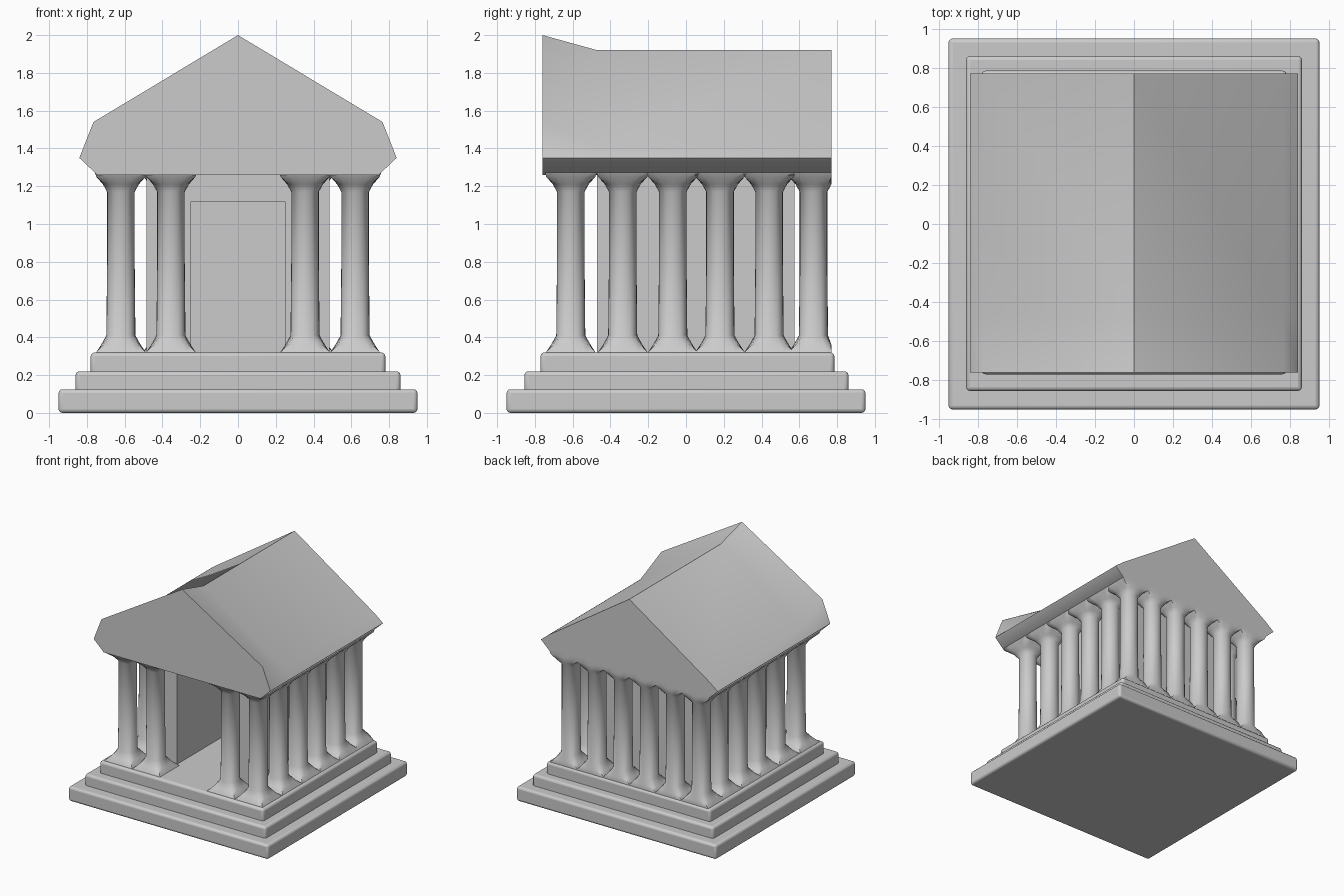
import bpy, bmesh, math

if "Cube" in bpy.data.objects:
    bpy.data.objects.remove(bpy.data.objects["Cube"])


def add_object(name, bm):
    bmesh.ops.recalc_face_normals(bm, faces=bm.faces)
    mesh = bpy.data.meshes.new(name)
    bm.to_mesh(mesh)
    bm.free()
    obj = bpy.data.objects.new(name, mesh)
    bpy.context.collection.objects.link(obj)
    return obj


def loft(name, rings):
    """Skin closed rings of equal length and cap both ends."""
    bm = bmesh.new()
    loops = [[bm.verts.new(p) for p in ring] for ring in rings]
    n = len(loops[0])
    for a, b in zip(loops, loops[1:]):
        for i in range(n):
            j = (i + 1) % n
            bm.faces.new((a[i], a[j], b[j], b[i]))
    bm.faces.new(loops[0])
    bm.faces.new(loops[-1])
    return add_object(name, bm)


def box(name, x0, x1, y0, y1, z0, z1, bevel=0.0):
    rings = [[(x0, y0, z), (x1, y0, z), (x1, y1, z), (x0, y1, z)] for z in (z0, z1)]
    obj = loft(name, rings)
    if bevel:
        mod = obj.modifiers.new("soft_edges", "BEVEL")
        mod.width, mod.segments = bevel, 3
    return obj


def clamp(v, lo, hi):
    return max(lo, min(hi, v))


# Column: round shaft flaring into square foot and head
# (z, half width, squareness)
COLUMN = [(0.29, 0.145, 1.0), (0.32, 0.132, 1.0), (0.36, 0.105, 0.6), (0.41, 0.077, 0.0),
          (0.80, 0.073, 0.0), (1.17, 0.073, 0.0), (1.21, 0.095, 0.5),
          (1.25, 0.130, 1.0), (1.29, 0.145, 1.0)]


def column(name, x, y, sides=24):
    rings = []
    for z, r, square in COLUMN:
        ring = []
        for i in range(sides):
            a = 2 * math.pi * i / sides
            c, s = math.cos(a), math.sin(a)
            k = r * (1 + square * (1 / max(abs(c), abs(s)) - 1))
            ring.append((clamp(x + k * c, -0.77, 0.77), clamp(y + k * s, -0.75, 0.77), z))
        rings.append(ring)
    return loft(name, rings)


# Stepped base
box("bottom_step", -0.95, 0.95, -0.95, 0.95, 0.0, 0.125, 0.02)
box("middle_step", -0.86, 0.86, -0.855, 0.86, 0.10, 0.22, 0.02)
box("top_step", -0.78, 0.78, -0.77, 0.785, 0.19, 0.32, 0.02)

# Inner chamber with doorway recess
chamber = box("inner_chamber", -0.485, 0.485, -0.47, 0.575, 0.30, 1.28)
cutter = box("doorway_cutter", -0.25, 0.25, -0.6, 0.13, 0.2, 1.12)
cutter.hide_render = True
cutter.hide_viewport = True
mod = chamber.modifiers.new("doorway", "BOOLEAN")
mod.operation, mod.solver, mod.object = "DIFFERENCE", "EXACT", cutter

# Colonnade
FRONT_Y, BACK_Y, SIDE_X = -0.61, 0.675, 0.62
for side in (-1, 1):
    for y in (FRONT_Y, -0.335, -0.07, 0.18, 0.44, BACK_Y):
        column("side_column", side * SIDE_X, y)
    column("front_column", side * 0.355, FRONT_Y)
    for x in (0.124, 0.372):
        column("back_column", side * x, BACK_Y)


# Gabled roof: taller shouldered gable at the front, plain slopes behind it
def roof_ring(y, ridge, shoulder):
    half = [(0.745, 1.26), (0.84, 1.35), (0.765, shoulder)]
    pts = half + [(0, ridge)] + [(-x, z) for x, z in reversed(half)]
    return [(x, y, z) for x, z in pts]


roof = loft("roof", [roof_ring(-0.76, 2.0, 1.54), roof_ring(-0.47, 1.92, 1.41),
                     roof_ring(0.77, 1.92, 1.41)])

# Smooth shading with sharp creases kept
def smooth(objects, degrees):
    bpy.ops.object.select_all(action="DESELECT")
    for obj in objects:
        obj.select_set(True)
        bpy.context.view_layer.objects.active = obj
    bpy.ops.object.shade_smooth_by_angle(angle=math.radians(degrees))


smooth([o for o in bpy.data.objects if o not in (cutter, chamber)], 50)
smooth([chamber], 30)
